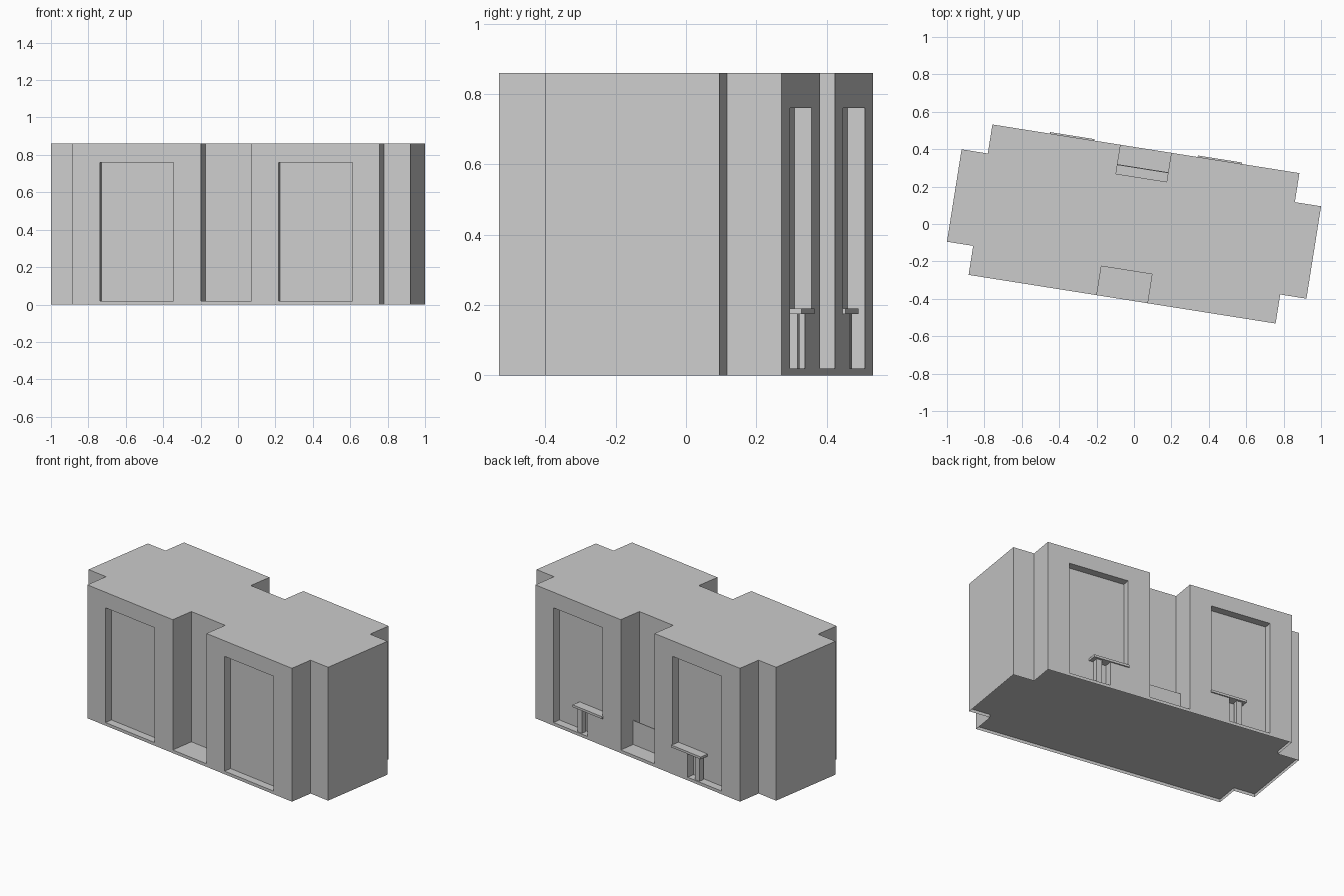
import bpy, bmesh, math

if "Cube" in bpy.data.objects:
    bpy.data.objects.remove(bpy.data.objects["Cube"])

TURN = math.radians(-9)                       # whole building is turned about z
U, V, U2, V2 = 0.831, 0.407, 0.973, 0.25      # main block and end block half sizes
NOTCH, W0, W1, DEPTH = 0.137, 0.284, 0.683, 0.05
FLOOR, LINTEL, TOP = 0.02, 0.76, 0.86


def add_object(name, bm):
    mesh = bpy.data.meshes.new(name)
    bm.to_mesh(mesh)
    bm.free()
    obj = bpy.data.objects.new(name, mesh)
    obj.rotation_euler.z = TURN
    bpy.context.collection.objects.link(obj)
    return obj


def box(name, u0, u1, v0, v1, z0, z1):
    bm = bmesh.new()
    bmesh.ops.create_cube(bm, size=1)
    for v in bm.verts:
        v.co = (u1 if v.co.x > 0 else u0,
                v1 if v.co.y > 0 else v0,
                z1 if v.co.z > 0 else z0)
    if u0 > u1:
        bmesh.ops.reverse_faces(bm, faces=bm.faces)
    return add_object(name, bm)


def outline(notch, windows):
    """Counter-clockwise plan; the back half is the front half turned round."""
    def recess(a, b):
        return [(a, -V), (a, DEPTH - V), (b, DEPTH - V), (b, -V)] if windows else []
    pts = [(-U2, -V2), (-U, -V2), (-U, -V)] + recess(-W1, -W0)
    if notch:
        pts += [(-NOTCH, -V), (-NOTCH, -V2), (NOTCH, -V2), (NOTCH, -V)]
    pts += recess(W0, W1) + [(U, -V), (U, -V2), (U2, -V2)]
    return pts + [(-x, -y) for x, y in pts]


def walls(bm, pts, z0, z1):
    for a, b in zip(pts, pts[1:] + pts[:1]):
        bm.faces.new([bm.verts.new(c) for c in
                      ((*a, z0), (*b, z0), (*b, z1), (*a, z1))])


def slab(bm, pts, z):
    bm.faces.new([bm.verts.new((*p, z)) for p in pts])


# Shell: open skirt, floor, recessed walls, lintel band and roof
bm = bmesh.new()
walls(bm, outline(False, False), 0, FLOOR)
slab(bm, outline(False, False), FLOOR)
walls(bm, outline(True, True), FLOOR, LINTEL)
walls(bm, outline(True, False), LINTEL, TOP)
slab(bm, outline(True, False), TOP)
# Undersides of the four recesses, wound to face down
for side in (-1, 1):
    for a, b in ((-W1, -W0), (W0, W1)):
        va, vb = sorted((side * V, side * (V - DEPTH)))
        slab(bm, [(a, va), (a, vb), (b, vb), (b, va)], LINTEL)
bmesh.ops.remove_doubles(bm, verts=bm.verts, dist=1e-5)
add_object("building_shell", bm)

# Back openings: low wall, counter and its post, mirrored about the middle
for s, side in ((1, "left"), (-1, "right")):
    box("low_wall_" + side, s * W0, s * 0.406, V - DEPTH, V, FLOOR, 0.175)
    box("counter_" + side, s * 0.28, s * 0.52, V - DEPTH, V + 0.008, 0.175, 0.19)
    box("counter_post_" + side, s * 0.46, s * 0.495, V - DEPTH + 0.01, V - 0.007, FLOOR, 0.175)

# Low panel across the back entrance
box("entrance_panel", -NOTCH, NOTCH, 0.297, 0.302, FLOOR, 0.175)
